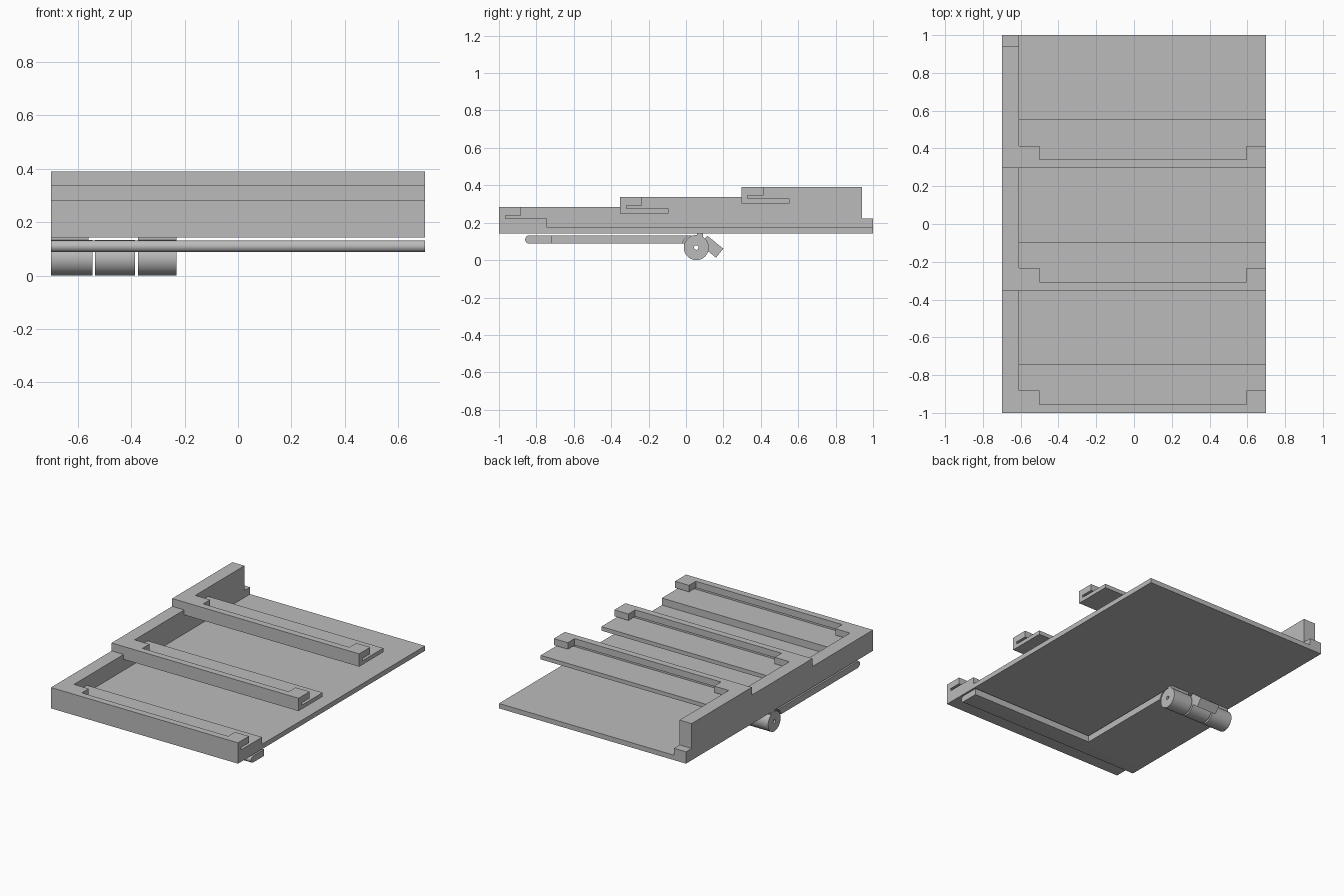
import bpy, bmesh, math
from mathutils import Matrix, Vector

if "Cube" in bpy.data.objects:
    bpy.data.objects.remove(bpy.data.objects["Cube"])

grey = bpy.data.materials.new("plain grey")
grey.use_nodes = True
grey.diffuse_color = (0.5, 0.5, 0.5, 1)
bsdf = grey.node_tree.nodes["Principled BSDF"]
bsdf.inputs["Base Color"].default_value = (0.5, 0.5, 0.5, 1)
bsdf.inputs["Roughness"].default_value = 0.6

RIGHT, INNER, LEFT = -0.70, -0.61, 0.70   # x of outer wall, wall inside, open side


def finish(bm, name, smooth=False):
    bmesh.ops.recalc_face_normals(bm, faces=bm.faces)
    mesh = bpy.data.meshes.new(name)
    bm.to_mesh(mesh)
    bm.free()
    mesh.materials.append(grey)
    obj = bpy.data.objects.new(name, mesh)
    bpy.context.collection.objects.link(obj)
    if smooth:
        bpy.ops.object.select_all(action='DESELECT')
        obj.select_set(True)
        bpy.context.view_layer.objects.active = obj
        bpy.ops.object.shade_smooth_by_angle(angle=math.radians(35))
    return obj


def extrude(bm, profile, x0, x1):
    """Extrude a (y, z) profile along x."""
    face = bm.faces.new([bm.verts.new((x0, y, z)) for y, z in profile])
    out = bmesh.ops.extrude_face_region(bm, geom=[face])
    moved = [v for v in out["geom"] if isinstance(v, bmesh.types.BMVert)]
    bmesh.ops.translate(bm, verts=moved, vec=(x1 - x0, 0, 0))


def prism(name, profile, x0, x1, smooth=False):
    bm = bmesh.new()
    extrude(bm, profile, x0, x1)
    return finish(bm, name, smooth)


def rect(y0, y1, z0, z1):
    return [(y0, z0), (y1, z0), (y1, z1), (y0, z1)]


def arc(cy, cz, r, a0, a1, n):
    angles = [math.radians(a0 + (a1 - a0) * i / n) for i in range(n + 1)]
    return [(cy + r * math.cos(a), cz + r * math.sin(a)) for a in angles]


# Base plate and stepped side wall
BOTTOM, FLOOR = 0.142, 0.175
prism("base_plate", rect(-1, 1, BOTTOM, FLOOR), INNER, LEFT)
fronts = [-1.0, -0.352, 0.296]
tops = [0.283, 0.337, 0.39]
wall = [(1, BOTTOM), (-1, BOTTOM)]
for i, (y, top) in enumerate(zip(fronts, tops)):
    wall += [(y, top), (fronts[i + 1] if i < 2 else 0.94, top)]
wall += [(0.94, 0.222), (1, 0.222)]
prism("side_wall", wall, RIGHT, INNER)

# Three grooved holders with a long shelf and overhanging corner lips
for i, (y, top) in enumerate(zip(fronts, tops)):
    under = FLOOR if i == 0 else top - 0.087
    bm = bmesh.new()
    for x0, x1, lip in ((INNER, -0.5, 0.118), (-0.5, 0.595, 0.045), (0.595, LEFT, 0.118)):
        extrude(bm, [(y, under), (y + 0.258, under), (y + 0.258, top - 0.06),
                     (y + 0.034, top - 0.06), (y + 0.034, top - 0.044),
                     (y + lip, top - 0.044), (y + lip, top), (y, top)], x0, x1)
    finish(bm, "holder_%d" % (i + 1))

# Swinging L-shaped leg: round-nosed front bar and wide hinge plate
LOW, HIGH = 0.088, 0.132
MID, R = (LOW + HIGH) / 2, (HIGH - LOW) / 2
nose = arc(-0.86 + R, MID, R, 90, 270, 12)
prism("leg_front_bar", nose + [(-0.72, LOW), (-0.72, HIGH)], RIGHT, LEFT, True)

HINGE_Y, HINGE_Z, HINGE_R = 0.055, 0.067, 0.067
END = -0.23
clear = HINGE_R + 0.01
a_low = 180 - math.degrees(math.asin((LOW - HINGE_Z) / clear))
a_high = 180 - math.degrees(math.asin((HIGH - HINGE_Z) / clear))
recess = arc(HINGE_Y, HINGE_Z, clear, a_low, a_high, 8)
knuckles = [(RIGHT, -0.545), (-0.535, -0.385), (-0.375, END)]
bm = bmesh.new()
extrude(bm, [(-0.72, LOW)] + recess + [(-0.72, HIGH)], RIGHT, END)
extrude(bm, rect(-0.03, 0.03, LOW, HIGH), *knuckles[1])
finish(bm, "leg_hinge_plate", True)

# Hinge knuckles with a pin hole
for name, (x0, x1) in zip(("outer_knuckle", "middle_knuckle", "inner_knuckle"), knuckles):
    bm = bmesh.new()
    ring = [bm.verts.new((x, HINGE_Y, HINGE_Z + r))
            for x, r in ((x0, 0.012), (x0, HINGE_R), (x1, HINGE_R), (x1, 0.012))]
    edges = [bm.edges.new((ring[i], ring[(i + 1) % 4])) for i in range(4)]
    bmesh.ops.spin(bm, geom=ring + edges, cent=(0, HINGE_Y, HINGE_Z), axis=(1, 0, 0),
                   angle=math.tau, steps=48, use_merge=True)
    bmesh.ops.remove_doubles(bm, verts=bm.verts, dist=1e-5)
    finish(bm, name, True)

# Mounts joining the end knuckles to the base plate
prism("outer_mount", rect(0.058, 0.09, 0.11, 0.15), RIGHT, -0.56)
prism("inner_mount", rect(0.058, 0.09, 0.11, 0.15), -0.375, END)

# Slanted stop tab on the middle knuckle
turn = Matrix.Rotation(math.radians(-39), 2)
tab = [turn @ Vector(p) + Vector((0.18, 0.037)) for p in rect(-0.11, 0, -0.031, 0.031)]
prism("stop_tab", [tuple(p) for p in tab], *knuckles[1])
